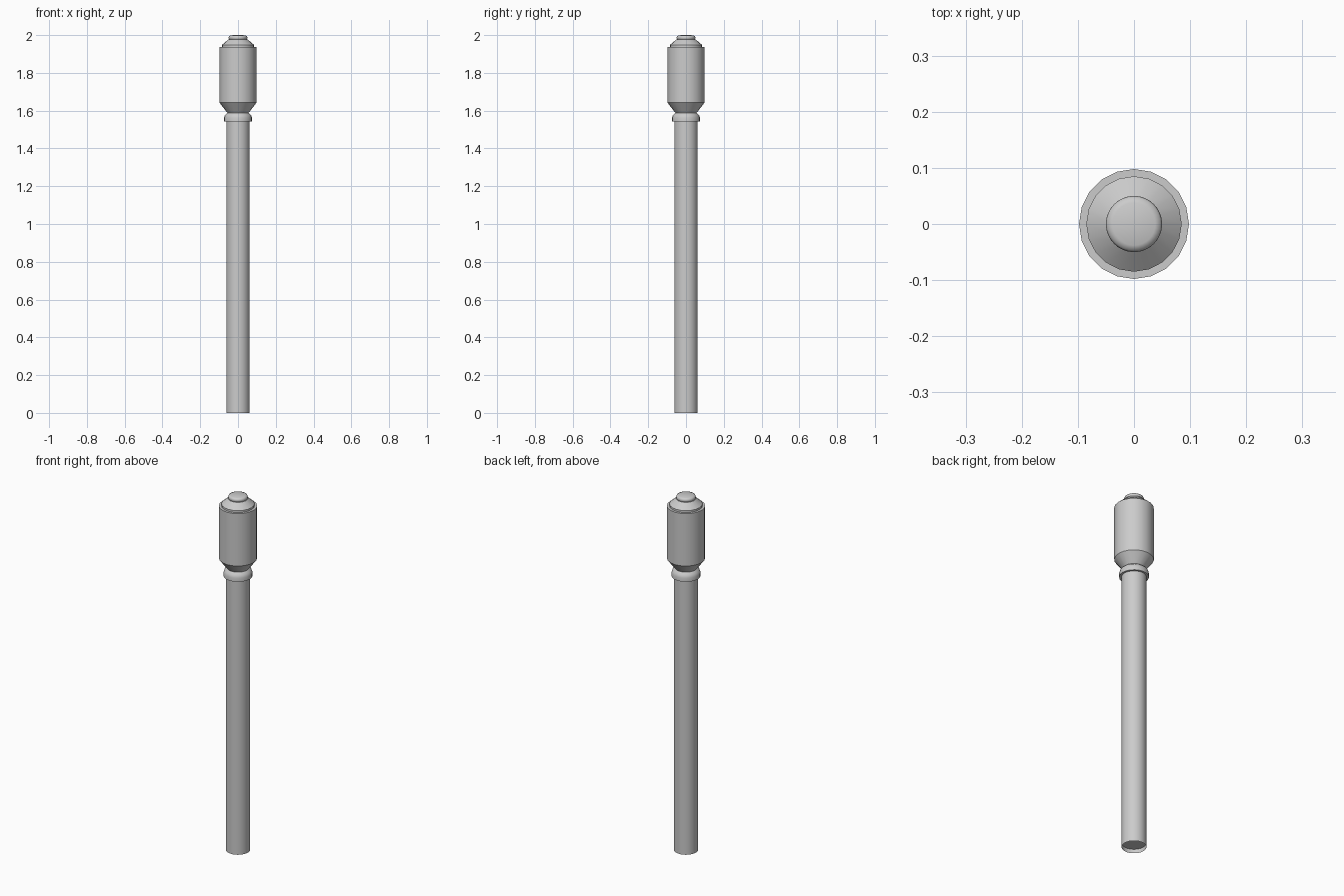
import bpy, bmesh, math

if "Cube" in bpy.data.objects:
    bpy.data.objects.remove(bpy.data.objects["Cube"])


def lathe(name, profile, sides=20, angle=30):
    """Revolve (radius, z) points around z; radius 0 closes at a pole."""
    bm = bmesh.new()
    rings = []
    for r, z in profile:
        if r == 0:
            rings.append([bm.verts.new((0, 0, z))] * sides)
        else:
            rings.append([bm.verts.new((r * math.cos(2 * math.pi * i / sides),
                                        r * math.sin(2 * math.pi * i / sides), z))
                          for i in range(sides)])
    for a, b in zip(rings, rings[1:]):
        for i in range(sides):
            j = (i + 1) % sides
            bm.faces.new(list(dict.fromkeys((a[i], a[j], b[j], b[i]))))
    bmesh.ops.recalc_face_normals(bm, faces=bm.faces)
    me = bpy.data.meshes.new(name)
    bm.to_mesh(me)
    bm.free()
    ob = bpy.data.objects.new(name, me)
    bpy.context.collection.objects.link(ob)
    bpy.ops.object.select_all(action='DESELECT')
    ob.select_set(True)
    bpy.context.view_layer.objects.active = ob
    bpy.ops.object.shade_smooth_by_angle(angle=math.radians(angle))
    return ob


# long shaft, with a shallow recess in the bottom end
lathe("shaft", [(0, 0.022), (0.061, 0.022), (0.062, 0), (0.062, 1.545), (0, 1.545)], 32)

# collar, pinched neck, flared barrel and stepped shoulder
lathe("head", [(0, 1.542), (0.074, 1.542), (0.074, 1.563), (0.069, 1.577), (0.056, 1.588),
               (0.098, 1.642), (0.098, 1.937), (0.085, 1.937), (0.085, 1.948),
               (0.05, 1.978), (0, 1.978)], 20)

# rounded button on top
lathe("button", [(0, 1.974), (0.044, 1.974), (0.049, 1.981), (0.05, 1.988),
                 (0.047, 1.995), (0.038, 1.999), (0, 2.0)], 32, 60)
